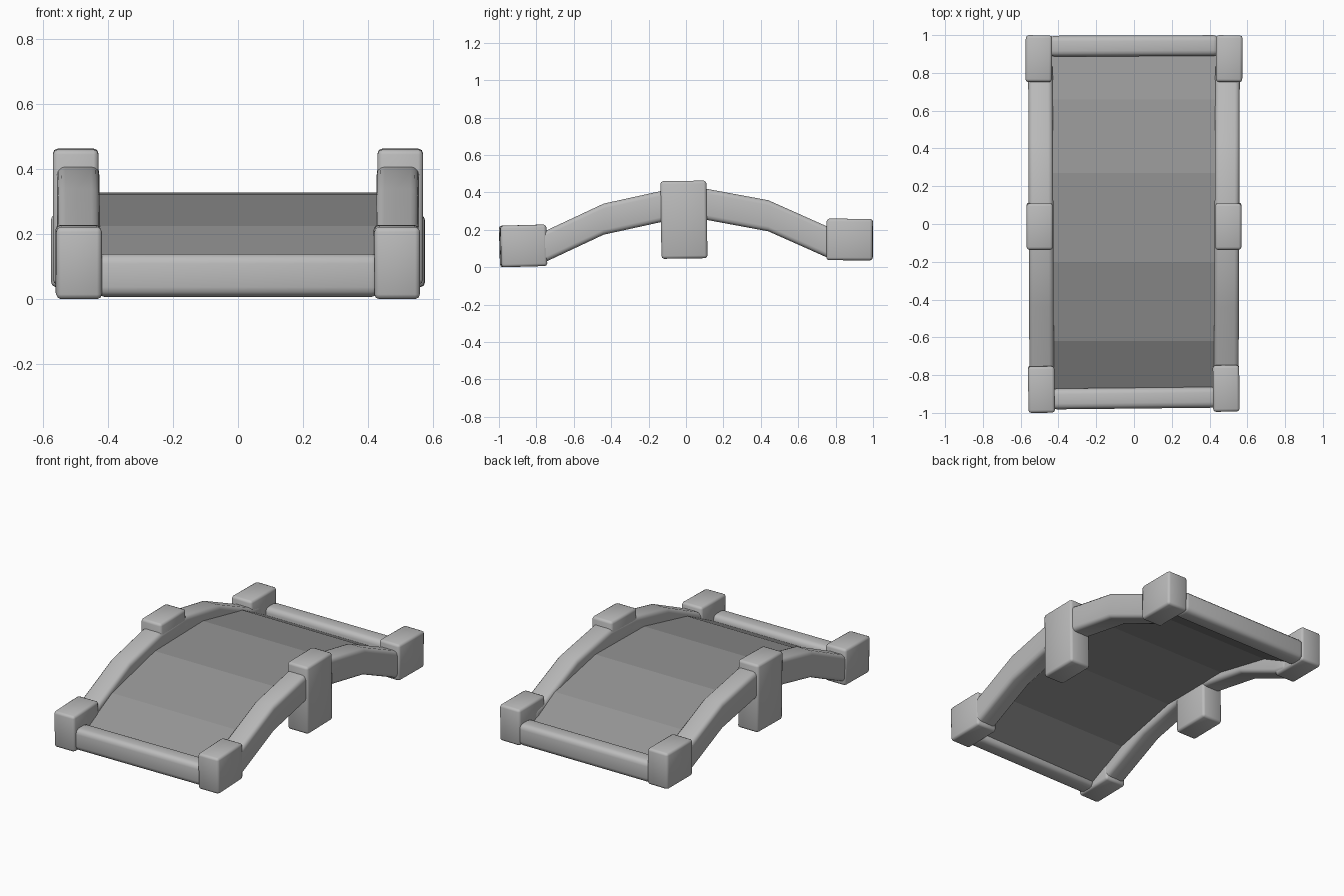
import bpy, bmesh
from math import radians
from mathutils import Vector

if "Cube" in bpy.data.objects:
    bpy.data.objects.remove(bpy.data.objects["Cube"])


def material(name, v):
    m = bpy.data.materials.new(name)
    m.diffuse_color = (v, v, v, 1)
    m.use_nodes = True
    m.node_tree.nodes["Principled BSDF"].inputs["Base Color"].default_value = m.diffuse_color
    return m


FRAME = material("frame_grey", 0.5)
DECK = material("deck_grey", 0.3)


def finish(bm, name, mat, bevel=0.0, segments=2):
    bmesh.ops.recalc_face_normals(bm, faces=bm.faces)
    me = bpy.data.meshes.new(name)
    bm.to_mesh(me)
    bm.free()
    me.materials.append(mat)
    ob = bpy.data.objects.new(name, me)
    bpy.context.collection.objects.link(ob)
    if bevel:
        mod = ob.modifiers.new("soft_edges", 'BEVEL')
        mod.width = bevel
        mod.segments = segments
        mod.limit_method = 'ANGLE'
        mod.angle_limit = radians(50)
        bpy.context.view_layer.objects.active = ob
        ob.select_set(True)
        bpy.ops.object.modifier_apply(modifier=mod.name)
        bpy.ops.object.shade_smooth_by_angle(angle=radians(50))
        ob.select_set(False)
    return ob


def block(name, loc, size, rot=(0, 0, 0), bevel=0.015, segments=2):
    bm = bmesh.new()
    bmesh.ops.create_cube(bm, size=1)
    bmesh.ops.scale(bm, vec=Vector(size), verts=bm.verts)
    ob = finish(bm, name, FRAME, bevel, segments)
    ob.location = loc
    ob.rotation_euler = [radians(a) for a in rot]
    return ob


def swept(name, path, width, height, mat, bevel=0.0):
    """Rectangular section carried along points (x, y, z)."""
    bm = bmesh.new()
    w, h = width / 2, height / 2
    rings = [[bm.verts.new((x + dx, y, z + dz))
              for dx, dz in ((-w, -h), (w, -h), (w, h), (-w, h))]
             for x, y, z in path]
    for a, b in zip(rings, rings[1:]):
        for i in range(4):
            j = (i + 1) % 4
            bm.faces.new((a[i], a[j], b[j], b[i]))
    bm.faces.new(rings[0])
    bm.faces.new(rings[-1])
    return finish(bm, name, mat, bevel, 3)


# arched side rails (y, centre z)
arch = [(-0.84, 0.092), (-0.75, 0.112), (-0.44, 0.257), (-0.13, 0.325),
        (0.11, 0.336), (0.44, 0.275), (0.75, 0.137), (0.85, 0.117)]

for side, s in (("left", -1), ("right", 1)):
    swept(side + "_rail", [(s * 0.492 + 0.004 * s * y, y, z) for y, z in arch],
          0.13, 0.166, FRAME, 0.025)
    # corner and middle posts
    block(side + "_front_post", (s * 0.489 - 0.001, -0.871 + 0.003 * s, 0.114),
          (0.14, 0.246, 0.222), (1.6, 0, 0.7))
    block(side + "_middle_post", (s * 0.499, -0.011, 0.254), (0.14, 0.246, 0.415), (0.8, 0, 0))
    block(side + "_back_post", (s * 0.504, 0.875, 0.148), (0.14, 0.247, 0.222), (-0.3, 0, -0.5))

# cross rails at each end
block("front_cross_rail", (0, -0.922, 0.073), (0.88, 0.11, 0.132), (0, 0, 0.6), 0.03, 3)
block("back_cross_rail", (0, 0.943, 0.106), (0.9, 0.11, 0.132), (0, 0, 0.2), 0.03, 3)

# faceted walkway slab between the rails (y, top z)
deck = [(-0.89, 0.09), (-0.62, 0.225), (-0.2, 0.322), (0.27, 0.328),
        (0.66, 0.245), (0.91, 0.115)]
swept("walkway", [(0, y, z - 0.03) for y, z in deck], 0.92, 0.06, DECK)
